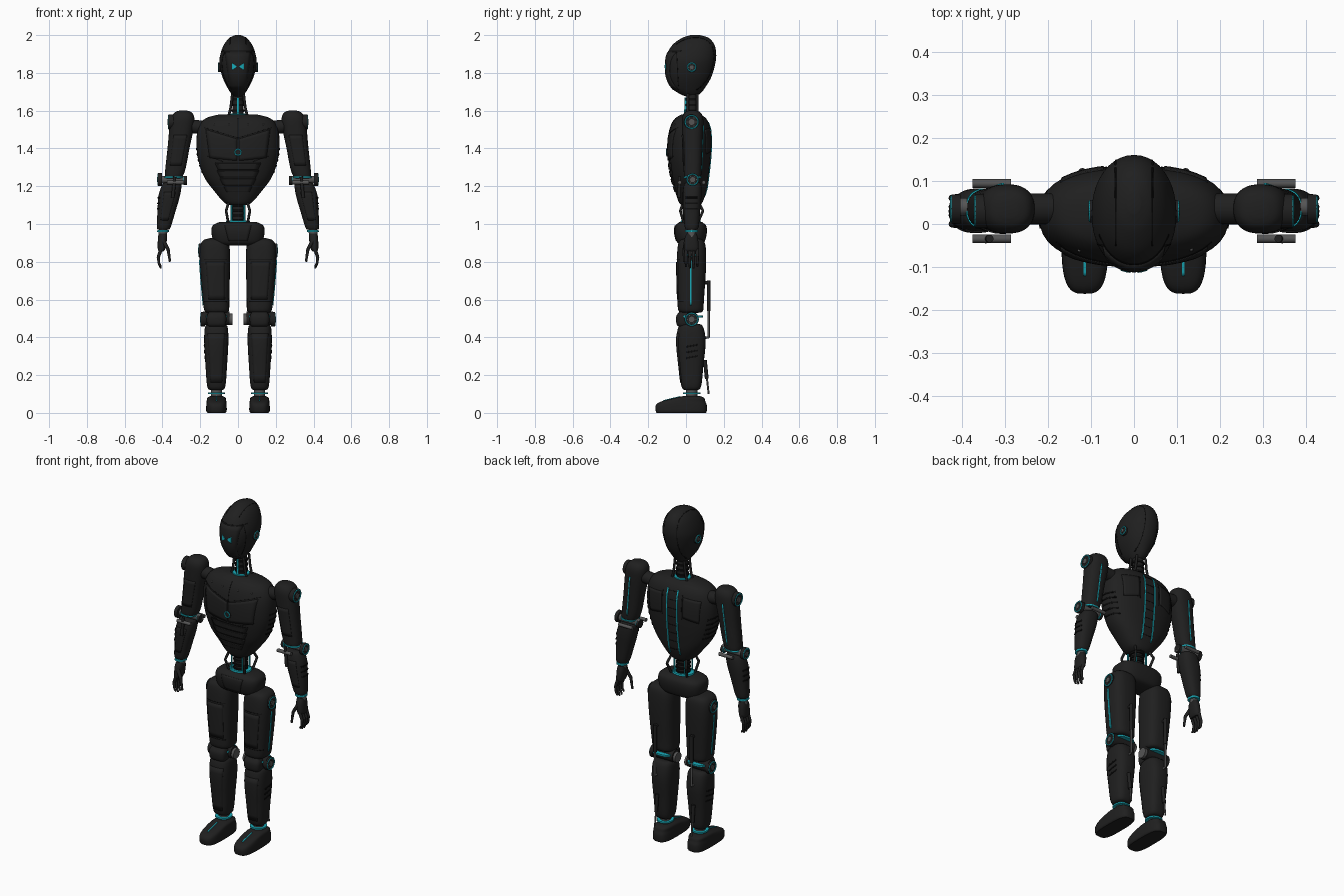
import bpy, bmesh
from math import sin, cos, pi, radians, copysign
from mathutils import Vector
from mathutils.bvhtree import BVHTree

CM = 0.01  # all part sizes below are in centimetres
cube = bpy.data.objects.get("Cube")
if cube:
    bpy.data.objects.remove(cube)


def material(name, r, g, b):
    mat = bpy.data.materials.new(name)
    mat.use_nodes = True
    mat.diffuse_color = (r, g, b, 1)
    shader = mat.node_tree.nodes["Principled BSDF"]
    shader.inputs["Base Color"].default_value = (r, g, b, 1)
    shader.inputs["Roughness"].default_value = 0.5
    return mat


SHELL = material("charcoal shell", .014, .014, .014)
SEAM = material("black seam", .004, .004, .004)
METAL = material("grey metal", .09, .09, .09)
GLOW = material("cyan light", .01, .42, .5)
SIDES = (("left_", 1), ("right_", -1))
trees = {}


def finish(name, bm, mat):
    bmesh.ops.recalc_face_normals(bm, faces=bm.faces)
    mesh = bpy.data.meshes.new(name)
    bm.to_mesh(mesh)
    bm.free()
    mesh.materials.append(mat)
    mesh.shade_smooth()
    mesh.set_sharp_from_angle(angle=radians(40))
    obj = bpy.data.objects.new(name, mesh)
    bpy.context.collection.objects.link(obj)
    return obj


def loft(name, sections, mat=SHELL, power=2.4, side=1, steps=4, sides=40):
    """Smooth body through (z, x, y, half width, half depth) sections."""
    rows, last = [], len(sections) - 1
    for i in range(last):
        a, b, c, d = [Vector(sections[min(max(k, 0), last)]) for k in range(i - 1, i + 3)]
        for j in range(steps + (i == last - 1)):
            t = j / steps
            rows.append(b + (c - a) * t / 2 + (a - b * 2.5 + c * 2 - d / 2) * t**2
                        + (b * 3 - a - c * 3 + d) * t**3 / 2)
    bm, rings = bmesh.new(), []
    for z, x, y, rx, ry in rows:
        ring = []
        for k in range(sides):
            u, v = cos(2 * pi * k / sides), sin(2 * pi * k / sides)
            u, v = [copysign(abs(w) ** (2 / power), w) for w in (u, v)]
            ring.append(bm.verts.new(Vector((x * side + rx * u, y + ry * v, z)) * CM))
        rings.append(ring)
    for low, high in zip(rings, rings[1:]):
        for k in range(sides):
            m = (k + 1) % sides
            bm.faces.new((low[k], low[m], high[m], high[k]))
    bm.faces.new(rings[0])
    bm.faces.new(rings[-1])
    bm.normal_update()
    trees[name] = BVHTree.FromBMesh(bm)
    return finish(name, bm, mat)


def tube(name, points, radius, mat=SHELL, side=1, tip=None, sides=12):
    """Rod through the points, with rounded bends and an optional thinner tip."""
    pts = [Vector((p[0] * side, p[1], p[2])) * CM for p in points]
    count = len(pts) - 1
    radii = [CM * (radius + ((tip or radius) - radius) * i / count) for i in range(count + 1)]
    bm = bmesh.new()
    for i, (a, b) in enumerate(zip(pts, pts[1:])):
        turn = (b - a).to_track_quat('Z', 'Y').to_matrix().to_4x4()
        turn.translation = (a + b) / 2
        bmesh.ops.create_cone(bm, cap_ends=True, segments=sides, radius1=radii[i],
                              radius2=radii[i + 1], depth=(b - a).length, matrix=turn)
        if i:
            ball = bmesh.ops.create_icosphere(bm, subdivisions=1, radius=radii[i])
            bmesh.ops.translate(bm, verts=ball["verts"], vec=a)
    return finish(name, bm, mat)


def plate(name, body, corners, axis, sign, mat=SHELL, lift=.3, n=8):
    """Thin four-cornered patch laid onto a body along an axis."""
    a, b, c, d = [Vector(p) for p in corners]
    bm, grid = bmesh.new(), []
    for i in range(n + 1):
        for j in range(n + 1):
            flat = a.lerp(b, i / n).lerp(d.lerp(c, i / n), j / n) * CM
            coords = list(flat)
            coords.insert(axis, sign * 2)
            start, ray = Vector(coords), Vector((0, 0, 0))
            ray[axis] = -sign
            hit = trees[body].ray_cast(start, ray)[0]
            if hit is None:
                start[axis] = 0
                hit = trees[body].find_nearest(start)[0]
            grid.append(bm.verts.new(hit))
    w = n + 1
    for i in range(n):
        for j in range(n):
            k = i * w + j
            bm.faces.new((grid[k], grid[k + 1], grid[k + w + 1], grid[k + w]))
    obj = finish(name, bm, mat)
    solid = obj.modifiers.new("thickness", 'SOLIDIFY')
    solid.thickness, solid.offset = 2 * lift * CM, 0
    return obj


def line(name, body, p, q, axis, sign, mat=SEAM, width=.35, lift=.15):
    p, q = Vector(p), Vector(q)
    across = (q - p).orthogonal().normalized() * width / 2
    plate(name, body, (p - across, p + across, q + across, q - across), axis, sign, mat, lift, 10)


def ring(name, centre, radius, thick, mat=GLOW, side=1, plane="x"):
    pts = []
    for k in range(25):
        u, v = radius * cos(pi * k / 12), radius * sin(pi * k / 12)
        pts.append(Vector(centre) + Vector((0, u, v) if plane == "x" else (u, 0, v)))
    tube(name, pts, thick, mat, side, sides=8)


def joint(name, centre, radius, depth, side):
    """Round hinge cap facing sideways, with light ring, hub and bolts."""
    x, y, z = centre
    tube(name + "_cap", [(x - depth, y, z), (x, y, z)], radius, SHELL, side, sides=32)
    ring(name + "_light", centre, radius * .85, .35, GLOW, side)
    tube(name + "_hub", [(x, y, z), (x + .5, y, z)], radius * .4, METAL, side)
    for k in range(6):
        u, v = cos(k * pi / 3) * radius * .6, sin(k * pi / 3) * radius * .6
        tube(name + "_bolt", [(x, y + u, z + v), (x + .3, y + u, z + v)], .3, METAL, side, sides=6)


# Head with visor, eyes and seams
loft("head", [(167.5, 0, 2.5, 2, 2.5), (169, 0, 2, 3.5, 5.5), (172, 0, 1.2, 5.5, 8.8),
              (178, 0, 1.5, 8.3, 12), (185, 0, 2.3, 9.8, 13.2), (190, 0, 3, 9.3, 13),
              (195, 0, 4, 7.4, 11), (198.5, 0, 5, 4.5, 7), (200, 0, 5, 1.5, 2.5)], power=2.1, steps=6)
plate("visor", "head", [(-7, 191), (7, 191), (4, 171), (-4, 171)], 1, -1)
line("brow_seam", "head", (-8, 191.5), (8, 191.5), 1, -1)
for label, s in SIDES:
    plate(label + "eye", "head", [(s * 3, 185.2), (s * .8, 183.6), (s * .8, 183), (s * 3, 181.4)],
          1, -1, GLOW, .45)
    line(label + "crown_seam", "head", (s * 4.2, -5), (s * 4.2, 13), 2, 1)
    line(label + "nape_seam", "head", (s * 4.2, 194), (s * 4.2, 171), 1, 1)
    line(label + "face_seam", "head", (-5, 191), (-4, 173), 0, s)
    joint(label + "ear", (10.2, 3, 183), 2.6, 2, s)

# Neck column and cables
tube("neck", [(0, 3.2, 155), (0, 3.2, 171)], 3, sides=24)
for z in (160, 163, 166):
    loft("neck_ring", [(z - .6, 0, 3.2, 3.5, 3.5), (z + .6, 0, 3.2, 3.5, 3.5)], SEAM, 2)
tube("neck_light", [(0, -.4, 157), (0, -.2, 167)], .6, GLOW)
loft("collar_light", [(157.4, 0, 3, 5, 4.6), (158.5, 0, 3, 4.7, 4.4)], GLOW, 2)
for label, s in SIDES:
    for y in (1, 6):
        tube(label + "neck_cable", [(5, y, 157), (3.8, y, 162), (3, y, 169)], .7, SHELL, s)

# Torso
loft("torso", [(110, 0, 2.5, 5, 5), (112, 0, 2.5, 8, 6.5), (118, 0, 2.5, 13, 8.5),
               (125, 0, 2, 18, 10), (135, 0, 1.8, 21.3, 11.3), (145, 0, 2, 22, 11.5),
               (152, 0, 2.3, 20.5, 10.3), (156, 0, 2.5, 17, 8), (158, 0, 2.5, 10, 5)], steps=6)
line("sternum_seam", "torso", (0, 156), (0, 145), 1, -1)
for i, (z, w) in enumerate([(132, 12), (128, 11), (124, 9.5), (120, 7.5)]):
    plate("belly_plate", "torso", [(-w, z), (w, z), (w - 1.5, z - 3), (1.5 - w, z - 3)], 1, -1, SHELL, .45)
    line("belly_seam", "torso", (-w, z + .5), (w, z + .5), 1, -1)
for label, s in SIDES:
    plate(label + "chest_plate", "torso", [(s * .4, 145), (s * 17, 150), (s * 15, 135), (s * .4, 133.5)], 1, -1)
    line(label + "collar_seam", "torso", (0, 145.6), (s * 18, 151), 1, -1)
    line(label + "chest_seam", "torso", (s * 8, 133), (s * 16, 136), 1, -1)
    line(label + "spine_light", "torso", (s * 3.3, 154), (s * 3.3, 115), 1, 1, GLOW, .7, .4)
    plate(label + "back_panel", "torso", [(s * 7, 151), (s * 17, 150), (s * 16, 137), (s * 7, 139)], 1, 1)
    line(label + "back_seam", "torso", (s * 6.4, 152), (s * 6.4, 138), 1, 1)
    for z in (128, 131, 134, 137, 140):
        line(label + "rib_vent", "torso", (-1, z), (8, z - 1), 0, s, SEAM, .8, .3)
    for x in (5, 13):
        plate(label + "chest_rivet", "torso", [(s * x, 153), (s * x + .6, 153), (s * x + .6, 152.4),
              (s * x, 152.4)], 1, -1, METAL, .3, 2)
for z in range(118, 154, 5):
    line("spine_seam", "torso", (-2.8, z), (2.8, z), 1, 1)
tube("chest_core", [(0, -8, 138), (0, -10.2, 138)], 2.2, sides=24)
ring("chest_light", (0, -10.2, 138), 1.6, .35, GLOW, plane="y")

# Waist column, cables and pelvis
tube("waist", [(0, 2.5, 98), (0, 2.5, 113)], 3.2, sides=24)
for z in (102, 104.5, 107, 109.5):
    loft("waist_ring", [(z - .6, 0, 2.5, 4, 4), (z + .6, 0, 2.5, 4, 4)], SEAM, 2)
loft("waist_light", [(100.6, 0, 2.5, 6.5, 5.5), (101.8, 0, 2.5, 6.2, 5.2)], GLOW, 2)
for label, s in SIDES:
    for y, bulge in ((-1, -3), (6, 9)):
        tube(label + "waist_cable", [(4.5, y, 113), (6.3, bulge, 107), (5, y, 100)], .7, SHELL, s)
        tube(label + "waist_light_rod", [(3.4, y, 111), (3.4, y, 101)], .45, GLOW, s)
loft("pelvis", [(88.5, 0, 2.5, 9, 4), (90, 0, 2.5, 12.5, 7), (95, 0, 2.5, 14, 8.5),
                (99, 0, 2.5, 13.5, 8.2), (101, 0, 2.5, 10, 6)], power=3)
plate("pelvis_plate", "pelvis", [(-7, 99), (7, 99), (5, 91), (-5, 91)], 1, -1)

for label, s in SIDES:
    # Upper arm and shoulder
    arm = label + "upper_arm"
    tube(label + "shoulder_axle", [(18, 3.5, 151), (27, 3.5, 152)], 3.6, SHELL, s, sides=24)
    loft(arm, [(160, 29, 3.5, 2, 2), (159, 29, 3.5, 4.6, 4.2), (156, 29.3, 3.5, 6.2, 5.6),
               (150, 30, 3.5, 6.4, 5.6), (140, 31.5, 3.5, 5.8, 5.2), (130, 33, 3.5, 5.4, 4.8),
               (125, 34, 3.5, 4.6, 4.4), (124, 34, 3.5, 3, 3)], side=s)
    joint(label + "shoulder", (36.8, 3, 154), 4, 3, s)
    line(label + "arm_back_light", arm, (s * 30.5, 152), (s * 33, 128), 1, 1, GLOW, .6, .35)
    plate(label + "arm_plate", arm, [(s * 27, 147), (s * 34, 147), (s * 36, 131), (s * 30, 131)], 1, -1)
    # Elbow hinge and pistons
    tube(label + "elbow_axle", [(27, 4, 123.5), (41, 4, 123.5)], 2, METAL, s, sides=20)
    joint(label + "elbow", (42.3, 3.5, 123.5), 3.4, 2, s)
    joint(label + "inner_elbow", (28.5, 4, 123), 2.4, 1.5, s)
    for y in (-3.4, 9.4):
        tube(label + "elbow_bar", [(28.5, y, 122), (37.5, y, 122)], 1, METAL, s)
    tube(label + "arm_piston", [(33.5, -3.4, 125), (34.5, -3.6, 114)], .9, SHELL, s)
    loft(label + "elbow_light", [(124.4, 34.2, 3.5, 4.9, 4.8), (125.2, 34, 3.5, 4.9, 4.8)], GLOW, side=s)
    # Forearm and wrist
    fore = label + "forearm"
    loft(fore, [(122, 35, 3.5, 3, 3), (121, 35, 3.5, 5, 4.5), (115, 36.4, 3.2, 5.7, 5),
                (107, 37.8, 3, 4.8, 4.5), (99, 39.2, 3, 3.8, 3.8), (97, 39.5, 3, 3, 3)], side=s)
    plate(label + "forearm_plate", fore, [(s * 33, 117), (s * 39, 117), (s * 41, 102), (s * 37, 102)], 1, -1)
    for z in (108, 111, 114):
        line(label + "forearm_vent", fore, (0, z), (6, z), 0, s, SEAM, .8, .3)
    tube(label + "wrist", [(39.5, 3, 98), (40, 3, 93)], 2.3, METAL, s)
    loft(label + "wrist_light", [(95.8, 39.7, 3, 3.1, 3.4), (96.8, 39.6, 3, 3.1, 3.4)], GLOW, side=s)
    # Hand
    loft(label + "palm", [(95, 39.8, 3, 2, 2.6), (92, 40, 2.8, 2.4, 3.6), (87, 40.5, 2.8, 2, 3.8),
                          (85.5, 40.6, 2.8, 1.2, 3.2)], side=s)
    for y in (0, 2, 4, 6):
        end = 76 + abs(y - 3) / 2
        tube(label + "finger", [(40.6, y, 87), (42.2, y, 82.5), (41.8, y, 79), (40.8, y, end)],
             1, SHELL, s, .5)
    tube(label + "thumb", [(39.5, 0, 91), (37, -1, 86.5), (36, -1, 80)], 1.1, SHELL, s, .6)

    # Thigh and hip
    thigh = label + "thigh"
    loft(thigh, [(92.5, 12, 3, 3, 3), (91, 12.2, 3, 6.6, 6.4), (86, 12.3, 3, 8, 7.6),
                 (75, 12.1, 2.8, 7.8, 7.7), (60, 11.6, 2.5, 7, 7), (54, 11.3, 2.5, 6.4, 6.5),
                 (53, 11.3, 2.5, 4, 4)], power=2.8, side=s)
    joint(label + "hip", (20.6, 3, 86), 3.8, 2, s)
    line(label + "thigh_side_light", thigh, (2.5, 81), (2.5, 57), 0, s, GLOW, .9, .4)
    plate(label + "thigh_plate", thigh, [(s * 7, 80), (s * 17, 80), (s * 15.5, 60), (s * 7, 60)], 1, -1)
    for z in (81, 59):
        line(label + "thigh_seam", thigh, (s * 6, z), (s * 18, z), 1, -1)
    # Knee
    tube(label + "knee_axle", [(4.5, 3, 50), (18.5, 3, 50)], 3.6, SHELL, s, sides=24)
    joint(label + "knee", (19.5, 3, 49.5), 3.8, 2, s)
    tube(label + "inner_knee", [(3, 3, 49.5), (6, 3, 49.5)], 3, METAL, s, sides=24)
    loft(label + "knee_pad", [(45.5, 11.4, -1, 4, 2.5), (47, 11.4, -1, 5, 4), (51, 11.4, -1, 5.2, 4.2),
                              (53.5, 11.4, -1, 4, 2.5)], power=3.5, side=s)
    loft(label + "knee_light", [(50.6, 11.4, 3, 6, 6), (51.6, 11.4, 3, 6, 6)], GLOW, 3, s)
    # Shin with rear pistons
    shin = label + "shin"
    loft(shin, [(47, 11.5, 2.5, 3, 3), (46, 11.5, 2.5, 5.8, 6.3), (38, 11.5, 2.7, 6.4, 7.7),
                (25, 11.5, 2.7, 5.7, 6.5), (14, 11.5, 2.8, 4.8, 5.2), (12, 11.5, 2.8, 3, 3)],
         power=2.8, side=s)
    plate(label + "shin_plate", shin, [(s * 7, 42), (s * 16, 42), (s * 14.5, 16), (s * 8.5, 16)], 1, -1)
    for z in (29, 32, 35):
        line(label + "shin_vent", shin, (0, z), (6, z + 1), 0, s, SEAM, .8, .3)
    tube(label + "knee_piston", [(12, 12, 70), (12, 12, 54)], 1, SHELL, s)
    tube(label + "knee_piston_rod", [(12, 8, 39.5), (12, 12, 40), (12, 12, 55)], .6, METAL, s)
    tube(label + "knee_piston_mount", [(12, 8, 69), (12, 12, 69)], .9, SHELL, s)
    tube(label + "heel_piston", [(12, 10, 28), (12, 11, 18)], 1, SHELL, s)
    tube(label + "heel_piston_rod", [(12, 11, 19), (12, 12, 10)], .5, METAL, s)
    # Ankle and foot
    tube(label + "ankle", [(11.4, 3, 7), (11.4, 3, 14)], 3, METAL, s, sides=24)
    loft(label + "ankle_light", [(10, 11.4, 3, 4.4, 4.6), (10.9, 11.4, 3, 4.4, 4.6)], GLOW, side=s)
    foot = label + "foot"
    loft(foot, [(0, 11.4, -2.5, 4.8, 13), (1, 11.4, -2.5, 5.4, 13.5), (4, 11.4, -2.5, 5.4, 13.5),
                (6, 11.4, -1.5, 5.2, 11.8), (8, 11.4, 2, 4.8, 7.5), (9, 11.4, 3, 3, 4)], power=3.2, side=s)
    line(label + "foot_light", foot, (s * 11.4, -3), (s * 11.4, -12), 2, 1, GLOW, .6, .3)
